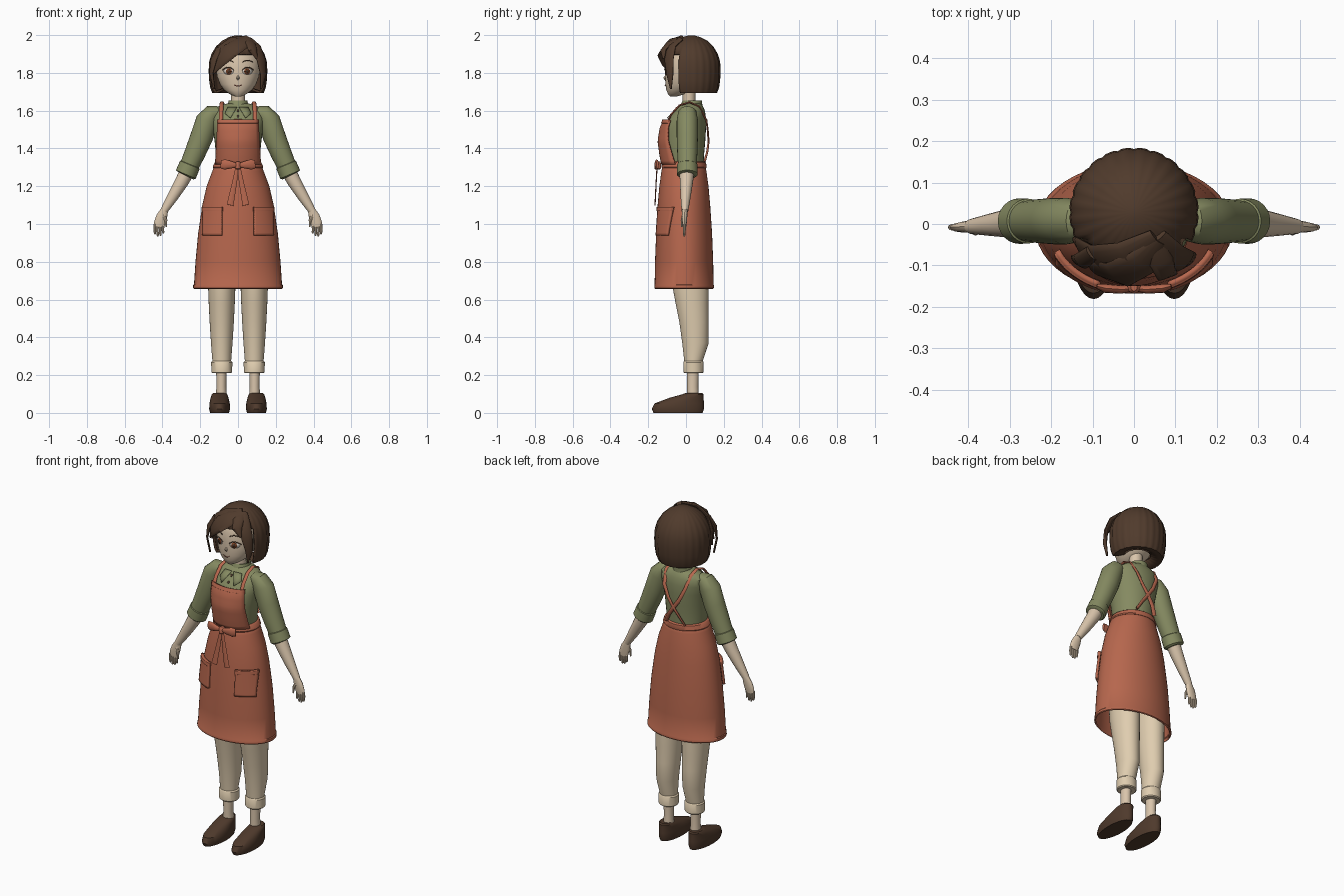
import bpy, bmesh, math
from mathutils import Vector as V


def material(name, rgb):
    m = bpy.data.materials.new(name)
    m.diffuse_color = (*rgb, 1)
    return m


APRON = material("terracotta", (0.47, 0.135, 0.075))
SHIRT = material("olive green", (0.235, 0.255, 0.12))
PANTS = material("cream", (0.74, 0.61, 0.43))
SKIN = material("skin", (0.70, 0.56, 0.41))
HAIR = material("dark brown", (0.08, 0.043, 0.025))
SHOE = material("shoe brown", (0.078, 0.042, 0.025))
IRIS = material("iris brown", (0.22, 0.06, 0.02))
WHITE = material("eye white", (0.85, 0.80, 0.72))
LIP = material("lip", (0.40, 0.13, 0.09))


def finish(name, bm, mat, mirror=False, solid=0, offset=0):
    bmesh.ops.recalc_face_normals(bm, faces=bm.faces)
    me = bpy.data.meshes.new(name)
    bm.to_mesh(me)
    bm.free()
    me.materials.append(mat)
    ob = bpy.data.objects.new(name, me)
    bpy.context.collection.objects.link(ob)
    if solid:
        mod = ob.modifiers.new("thickness", 'SOLIDIFY')
        mod.thickness, mod.offset = solid, offset
    if mirror:
        ob.modifiers.new("mirror", 'MIRROR')
    return ob


def skin_rings(name, rings, mat, cap=True, **kw):
    bm = bmesh.new()
    rows = [[bm.verts.new(p) for p in r] for r in rings]
    n = len(rows[0])
    for a, b in zip(rows, rows[1:]):
        for i in range(n):
            j = (i + 1) % n
            bm.faces.new((a[i], a[j], b[j], b[i]))
    if cap:
        bm.faces.new(rows[0])
        bm.faces.new(rows[-1])
    return finish(name, bm, mat, **kw)


# horizontal elliptical sections: (z, half width, centre y, half depth)
def loft(name, prof, mat, cx=0, n=32, **kw):
    ang = [2 * math.pi * i / n for i in range(n)]
    return skin_rings(name, [[(cx + rx * math.cos(a), cy + ry * math.sin(a), z) for a in ang]
                             for z, rx, cy, ry in prof], mat, **kw)


# elliptical section swept on a path; radii are (width, thickness along normal)
def tube(name, pts, radii, mat, normal=lambda p: V((0, 1, 0)), n=14, **kw):
    pts = [V(p) for p in pts]
    rings = []
    for i, p in enumerate(pts):
        t = (pts[min(i + 1, len(pts) - 1)] - pts[max(i - 1, 0)]).normalized()
        u = t.cross(normal(p)).normalized()
        v = u.cross(t)
        w, h = radii[i]
        rings.append([p + u * w * math.cos(2 * math.pi * k / n) + v * h * math.sin(2 * math.pi * k / n)
                      for k in range(n)])
    return skin_rings(name, rings, mat, **kw)


# point on the front of a lofted body
def on_front(prof, x, z, off):
    z = min(max(z, prof[0][0]), prof[-1][0])
    for a, b in zip(prof, prof[1:]):
        if z <= b[0]:
            break
    f = (z - a[0]) / (b[0] - a[0])
    rx, cy, ry = (a[k] + (b[k] - a[k]) * f for k in (1, 2, 3))
    return V((x, cy - (ry + off) * math.sqrt(max(0.0, 1 - (x / (rx + off)) ** 2)), z))


def patch(name, prof, x0, x1, z0, z1, off, mat, taper=0, thick=0.008, **kw):
    bm = bmesh.new()
    N = 12
    g = []
    for j in range(N + 1):
        z = z0 + (z1 - z0) * j / N
        k = 1 - taper * j / N
        g.append([bm.verts.new(on_front(prof, (x0 + (x1 - x0) * i / N) * k, z, off)) for i in range(N + 1)])
    for j in range(N):
        for i in range(N):
            bm.faces.new((g[j][i], g[j][i + 1], g[j + 1][i + 1], g[j + 1][i]))
    return finish(name, bm, mat, solid=thick, **kw)


def plate(name, prof, outline, off, mat, **kw):
    bm = bmesh.new()
    c = [sum(p[k] for p in outline) / len(outline) for k in (0, 1)]
    mid = bm.verts.new(on_front(prof, *c, off))
    vs = [bm.verts.new(on_front(prof, x, z, off)) for x, z in outline]
    for i, v in enumerate(vs):
        bm.faces.new((mid, v, vs[(i + 1) % len(vs)]))
    return finish(name, bm, mat, solid=0.002, **kw)


def oval(cx, cz, a, b, n=16):
    return [(cx + a * math.cos(2 * math.pi * i / n), cz + b * math.sin(2 * math.pi * i / n)) for i in range(n)]


def arc(x0, x1, z, rise, w, n=8):
    low = [(x0 + (x1 - x0) * i / n, z + rise * math.sin(math.pi * i / n)) for i in range(n + 1)]
    return low + [(x, y + w) for x, y in reversed(low)]


# shoes, ankles, trousers
loft("shoe", [(0, .05, -.042, .13), (.02, .055, -.043, .138), (.05, .054, -.036, .131), (.08, .047, .003, .09),
              (.098, .041, .036, .057), (.105, .034, .042, .045)], SHOE, cx=.0975, mirror=True)
loft("ankle", [(.08, .03, .037, .032), (.14, .026, .035, .03), (.24, .028, .036, .032)], SKIN, cx=.088, n=20, mirror=True)
loft("trouser_leg", [(.22, .048, .04, .045), (.28, .05, .04, .05), (.37, .057, .05, .07), (.48, .064, .042, .077),
                     (.58, .069, .032, .087), (.66, .072, .025, .095), (.85, .074, .015, .10)], PANTS, cx=.086, mirror=True)
loft("trouser_cuff", [(.21, .05, .04, .048), (.215, .055, .04, .053), (.268, .056, .04, .054), (.275, .05, .04, .049)],
     PANTS, cx=.086, mirror=True)

# apron skirt with hem and waistband
skirt = [(.657, .234, -.01, .154), (.662, .238, -.01, .158), (.676, .237, -.01, .158), (.68, .233, -.01, .156),
         (.8, .225, -.01, .154), (.95, .211, -.01, .148), (1.1, .189, -.011, .139), (1.2, .166, -.011, .13),
         (1.28, .136, -.011, .119), (1.33, .117, -.01, .109)]
loft("apron_skirt", skirt, APRON, n=48, cap=False, solid=.008, offset=-1)
loft("waistband", [(1.296, .131, -.01, .117), (1.302, .134, -.01, .12), (1.325, .124, -.01, .116), (1.33, .115, -.01, .107)],
     APRON, n=48)
patch("pocket", skirt, .085, .185, .94, 1.09, .008, APRON, thick=.014, mirror=True)
patch("pocket_hem", skirt, .083, .186, 1.068, 1.09, .011, APRON, thick=.016, mirror=True)

# shirt body, collar and buttons
torso = [(1.28, .112, -.005, .098), (1.36, .116, -.012, .107), (1.44, .124, -.014, .116), (1.51, .134, -.006, .112),
         (1.56, .142, .006, .10), (1.60, .135, .022, .078), (1.625, .10, .027, .062), (1.64, .05, .03, .048)]
loft("shirt_body", torso, SHIRT)
loft("collar_stand", [(1.60, .062, .026, .062), (1.635, .053, .03, .056), (1.653, .05, .034, .052),
                      (1.653, .043, .034, .045), (1.62, .042, .03, .044)], SHIRT)
patch_pts = [(.004, 1.62), (.055, 1.618), (.07, 1.585), (.04, 1.56)]
plate("collar_flap", torso, patch_pts, .01, SHIRT, mirror=True)
for z in (1.60, 1.57):
    plate("button", torso, oval(0, z, .006, .006, 10), .006, SHOE)

# apron bib and straps crossing on the back
patch("bib", torso, -.118, .118, 1.315, 1.55, .016, APRON, taper=.1, thick=.01)
patch("bib_hem", torso, -.107, .107, 1.532, 1.552, .02, APRON, thick=.012)
strap = [(.09, -.10, 1.535), (.09, -.078, 1.58), (.088, -.035, 1.628), (.085, .02, 1.645), (.08, .07, 1.622),
         (.068, .108, 1.55), (.035, .117, 1.48), (0, .119, 1.43), (-.035, .112, 1.38), (-.062, .098, 1.33)]
tube("apron_strap", strap, [(.011, .005)] * len(strap), APRON, lambda p: p - V((p.x, .01, 1.48)), n=8, mirror=True)

# bow at the waist
tube("bow_loop", [(0, -.155, 1.31), (.03, -.158, 1.313), (.07, -.155, 1.315), (.09, -.15, 1.316)],
     [(.008, .006), (.018, .01), (.027, .011), (.022, .006)], APRON, n=12, mirror=True)
tube("bow_tail", [(.004, -.153, 1.305), (.018, -.158, 1.22), (.042, -.164, 1.10)],
     [(.008, .003), (.013, .003), (.018, .003)], APRON, n=8, mirror=True)
loft("bow_knot", [(1.288, .008, -.15, .012), (1.295, .016, -.15, .018), (1.322, .016, -.15, .018), (1.33, .008, -.15, .012)],
     APRON, n=12)

# sleeves, forearms, hands
Y = .007
tube("sleeve", [(.10, Y, 1.595), (.135, Y, 1.585), (.163, Y, 1.548), (.193, Y, 1.46), (.23, Y, 1.37), (.268, Y, 1.285)],
     [(.03, .035), (.048, .05), (.06, .056), (.06, .056), (.055, .053), (.049, .048)], SHIRT, n=24, mirror=True)
tube("sleeve_cuff", [(.253, Y, 1.318), (.255, Y, 1.313), (.276, Y, 1.263), (.279, Y, 1.257)],
     [(.048, .046), (.056, .054), (.057, .055), (.048, .046)], SHIRT, n=24, mirror=True)
tube("forearm", [(.265, .005, 1.285), (.30, .002, 1.22), (.345, -.002, 1.145), (.392, -.006, 1.07)],
     [(.04, .04), (.036, .035), (.029, .027), (.02, .018)], SKIN, n=18, mirror=True)
tube("palm", [(.388, -.006, 1.078), (.403, -.007, 1.04), (.415, -.008, 1.005), (.418, -.008, .985)],
     [(.019, .016), (.029, .014), (.03, .012), (.026, .009)], SKIN, mirror=True)
for i, tip in enumerate((.95, .937, .935, .945)):
    x = .396 + .0145 * i
    tube("finger", [(x, -.008, 1.0), (x + .002, -.008, .97), (x, -.009, tip + .006), (x, -.009, tip)],
         [(.007, .008), (.007, .007), (.006, .006), (.003, .003)], SKIN, n=8, mirror=True)
tube("thumb", [(.395, -.012, 1.05), (.382, -.02, 1.02), (.38, -.022, .985)],
     [(.01, .009), (.008, .008), (.004, .004)], SKIN, n=8, mirror=True)

# neck, head and face
loft("neck", [(1.59, .04, .02, .036), (1.66, .036, .016, .034), (1.74, .038, .015, .036)], SKIN, n=20)
face = [(1.676, .018, -.065, .02), (1.688, .045, -.05, .045), (1.71, .074, -.03, .074), (1.74, .096, -.016, .093),
        (1.78, .111, -.008, .103), (1.82, .118, 0, .111), (1.87, .119, .006, .116), (1.92, .105, .012, .105),
        (1.955, .075, .018, .08)]
loft("head", face, SKIN)
tube("nose", [(0, -.103, 1.79), (0, -.113, 1.772), (0, -.106, 1.762)], [(.004, .004), (.008, .008), (.004, .004)],
     SKIN, n=8)
plate("eye_white", face, oval(.05, 1.808, .026, .017), .002, WHITE, mirror=True)
plate("iris", face, oval(.048, 1.808, .015, .017), .004, IRIS, mirror=True)
plate("pupil", face, oval(.048, 1.808, .007, .009), .006, HAIR, mirror=True)
tiny = [("eyelash", .021, .082, 1.813, .014, .005, HAIR), ("eyebrow", .024, .08, 1.855, .009, .005, HAIR)]
for nm, x0, x1, z, rise, w, m in tiny:
    patch_arc = arc(x0, x1, z, rise, w)
    for i in range(8):
        plate(nm, face, [patch_arc[i], patch_arc[i + 1], patch_arc[16 - i], patch_arc[17 - i]], .005, m, mirror=True)
for i in range(8):
    m = arc(-.022, .022, 1.735, -.007, .004)
    plate("mouth", face, [m[i], m[i + 1], m[16 - i], m[17 - i]], .004, LIP)

# bobbed hair shell, open around the face, with shallow strand grooves
shell = [(1.71, .07), (1.695, .115), (1.693, .136), (1.72, .147), (1.76, .153), (1.81, .156), (1.86, .153),
         (1.90, .141), (1.94, .117), (1.97, .085), (1.99, .047), (1.999, .012)]
bm = bmesh.new()
N = 96
rows = []
for z, r in shell:
    row = []
    for i in range(N):
        a = 2 * math.pi * i / N
        q = r * (.978 if i % 4 == 0 else 1)
        row.append(bm.verts.new((q * math.sin(a), .028 - q * math.cos(a), z)))
    rows.append(row)
for k, (a, b) in enumerate(zip(rows, rows[1:])):
    for i in range(N):
        if k < 7 and min(i + .5, N - i - .5) < N * 62 / 360:
            continue
        bm.faces.new((a[i], a[(i + 1) % N], b[(i + 1) % N], b[i]))
bm.faces.new(rows[-1])
finish("hair_shell", bm, HAIR, solid=.012, offset=-1)


# fringe and side locks sweeping from the parting
def lock(name, pts, widths, t=.011):
    tube(name, pts, [(w, t if w > .015 else t * .5) for w in widths], HAIR, lambda p: p - V((0, .03, 1.82)), n=14)


lock("fringe_sweep", [(.06, -.04, 1.978), (.02, -.093, 1.958), (-.04, -.122, 1.918), (-.095, -.105, 1.86), (-.128, -.075, 1.80)],
     [.02, .045, .05, .036, .006])
lock("fringe_upper", [(.05, -.03, 1.985), (-.02, -.075, 1.968), (-.085, -.085, 1.92), (-.125, -.06, 1.86), (-.142, -.04, 1.78)],
     [.02, .04, .045, .036, .01])
lock("fringe_short", [(.055, -.04, 1.978), (.066, -.09, 1.955), (.078, -.12, 1.92), (.10, -.118, 1.875)],
     [.015, .03, .026, .005])
lock("side_lock_right", [(.06, -.03, 1.978), (.095, -.078, 1.94), (.122, -.09, 1.87), (.134, -.085, 1.79), (.122, -.08, 1.715)],
     [.02, .034, .032, .022, .004])
lock("side_lock_left", [(-.10, -.07, 1.93), (-.128, -.09, 1.87), (-.142, -.088, 1.80), (-.126, -.082, 1.715)],
     [.02, .022, .015, .004])

# smooth shading with crisp folds
for ob in bpy.context.scene.objects:
    ob.select_set(True)
    bpy.context.view_layer.objects.active = ob
bpy.ops.object.shade_smooth_by_angle(angle=math.radians(38))
